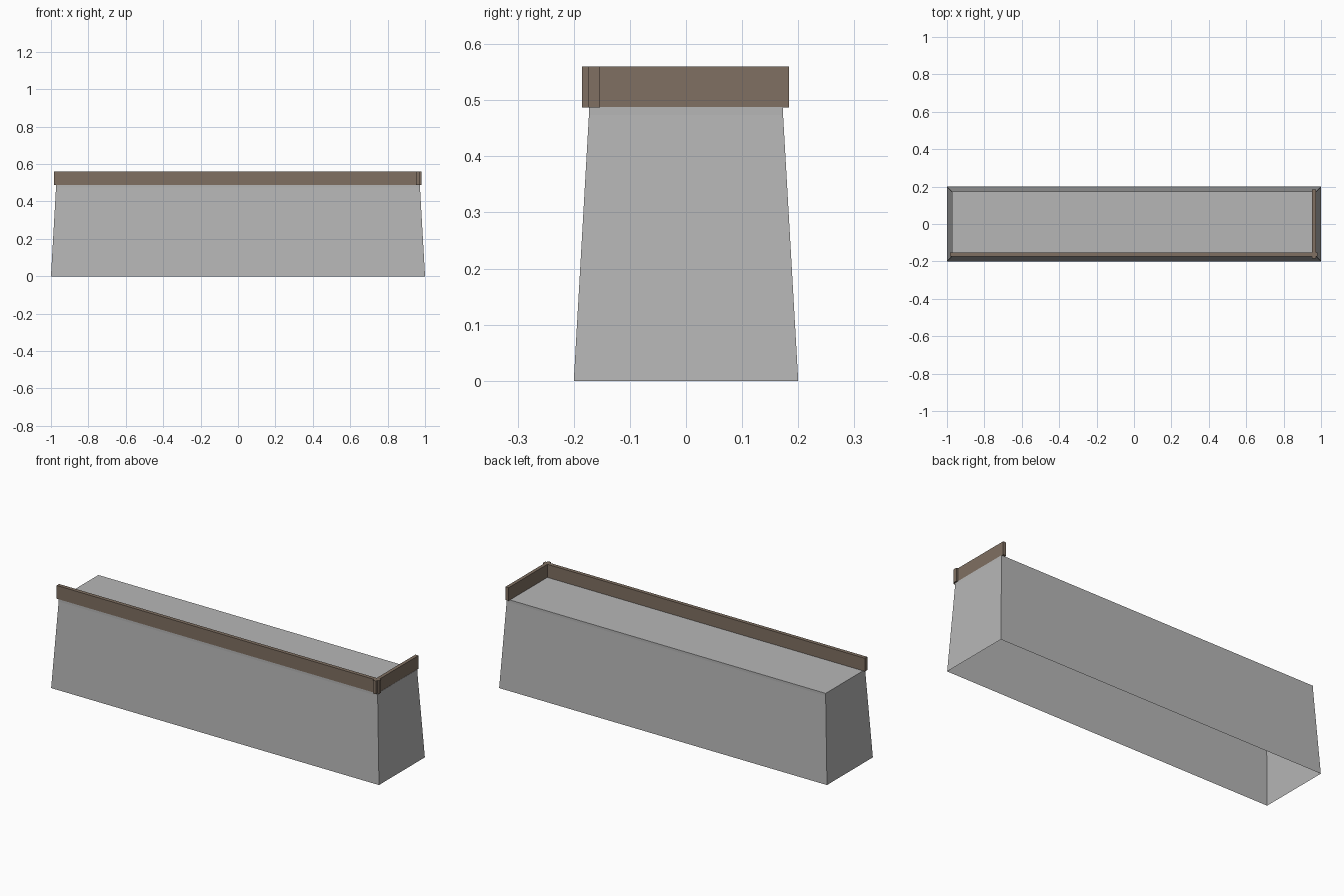
import bpy, bmesh

if "Cube" in bpy.data.objects:
    bpy.data.objects.remove(bpy.data.objects["Cube"])


def material(name, rgb):
    m = bpy.data.materials.new(name)
    m.diffuse_color = (*rgb, 1)
    m.use_nodes = True
    m.node_tree.nodes["Principled BSDF"].inputs["Base Color"].default_value = m.diffuse_color
    return m


def add_object(name, bm, mat):
    bmesh.ops.recalc_face_normals(bm, faces=bm.faces)
    me = bpy.data.meshes.new(name)
    bm.to_mesh(me)
    bm.free()
    me.materials.append(mat)
    ob = bpy.data.objects.new(name, me)
    bpy.context.collection.objects.link(ob)
    return ob


def box(name, lo, hi, mat):
    bm = bmesh.new()
    bmesh.ops.create_cube(bm, size=1)
    for v in bm.verts:
        v.co = [(a + b) / 2 + c * (b - a) for a, b, c in zip(lo, hi, v.co)]
    return add_object(name, bm, mat)


grey = material("concrete grey", (0.47, 0.47, 0.47))
brown = material("rail brown", (0.215, 0.162, 0.122))

# Tapered body, open underneath, with a narrow upright lip below the flat top
bm = bmesh.new()
rings = []
for x, y, z in ((1, 0.2, 0), (0.973, 0.173, 0.474), (0.973, 0.173, 0.488)):
    rings.append([bm.verts.new((sx * x, sy * y, z))
                  for sx, sy in ((-1, -1), (1, -1), (1, 1), (-1, 1))])
for low, high in zip(rings, rings[1:]):
    for i in range(4):
        j = (i + 1) % 4
        bm.faces.new((low[i], low[j], high[j], high[i]))
bm.faces.new(rings[-1])
add_object("wall_body", bm, grey)

# Two rails crossing at the front right corner
box("front_rail", (-0.984, -0.174, 0.487), (0.981, -0.153, 0.56), brown)
box("side_rail", (0.953, -0.185, 0.487), (0.972, 0.184, 0.56), brown)
